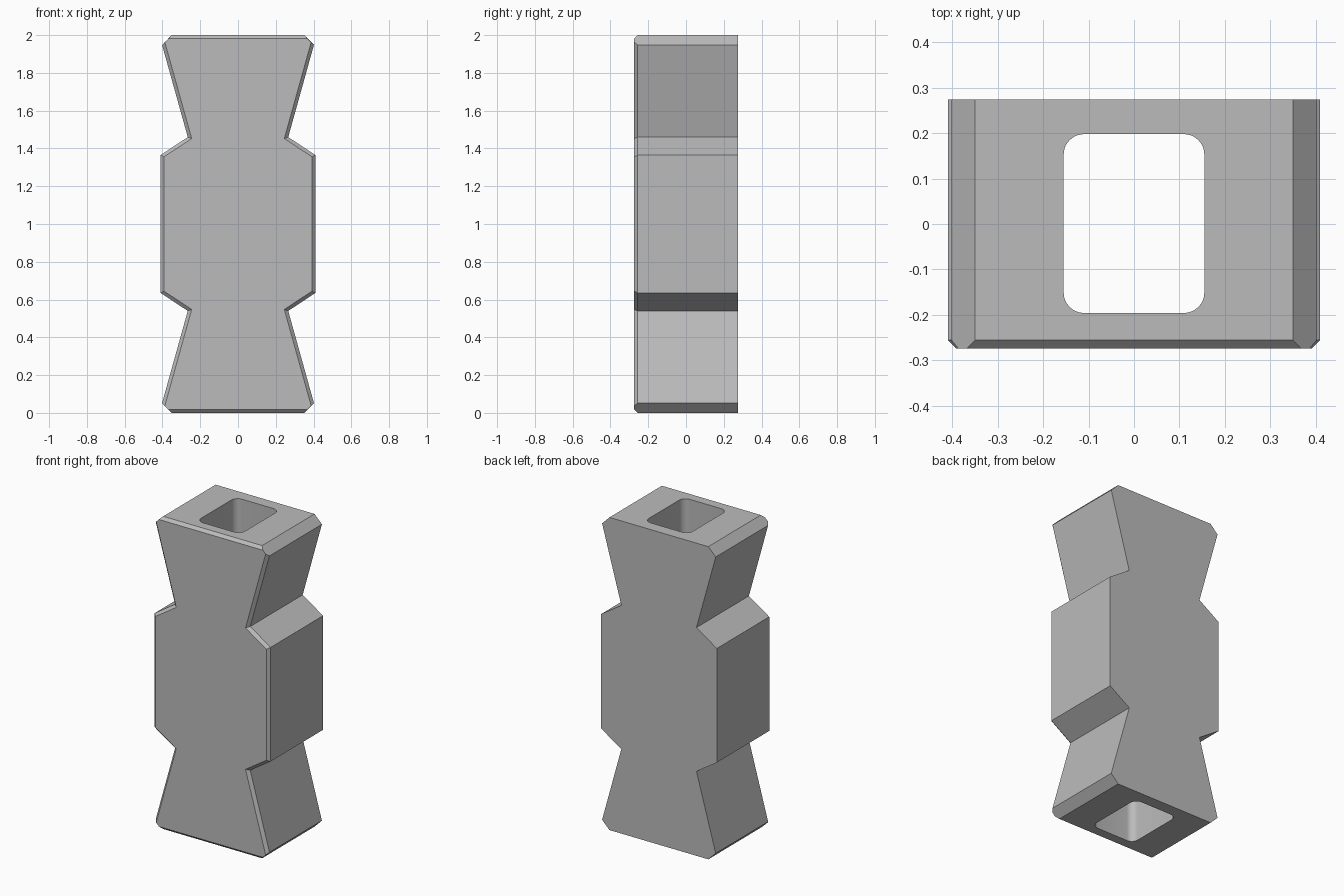
import bpy, bmesh, math
from mathutils import Vector

if "Cube" in bpy.data.objects:
    bpy.data.objects.remove(bpy.data.objects["Cube"])

FRONT, BACK, BEVEL = -0.274, 0.274, 0.018

grey = bpy.data.materials.new("plain grey")
grey.diffuse_color = (0.5, 0.5, 0.5, 1)
grey.use_nodes = True
grey.node_tree.nodes["Principled BSDF"].inputs["Base Color"].default_value = grey.diffuse_color


def mesh_object(name, bm):
    bmesh.ops.recalc_face_normals(bm, faces=bm.faces)
    me = bpy.data.meshes.new(name)
    bm.to_mesh(me)
    bm.free()
    me.materials.append(grey)
    ob = bpy.data.objects.new(name, me)
    bpy.context.collection.objects.link(ob)
    return ob


def loft(name, rings):
    """Skin matching rings of points and cap both ends."""
    bm = bmesh.new()
    loops = [[bm.verts.new(p) for p in ring] for ring in rings]
    n = len(loops[0])
    for a, b in zip(loops, loops[1:]):
        for i in range(n):
            j = (i + 1) % n
            bm.faces.new((a[i], a[j], b[j], b[i]))
    bm.faces.new(loops[0])
    bm.faces.new(loops[-1])
    return mesh_object(name, bm)


def inset(points, distances):
    """Move every edge of a counter-clockwise outline inward by its own distance."""
    n = len(points)
    lines = []
    for i in range(n):
        d = (points[(i + 1) % n] - points[i]).normalized()
        normal = Vector((-d.y, d.x))
        lines.append((normal, normal.dot(points[i]) + distances[i]))
    result = []
    for i in range(n):
        (a, p), (b, q) = lines[i - 1], lines[i]
        det = a.x * b.y - a.y * b.x
        result.append(Vector(((p * b.y - q * a.y) / det, (a.x * q - b.x * p) / det)))
    return result


# Waisted outline: upper right quarter, mirrored down and across
quarter = [(0.41, 1.365), (0.266, 1.46), (0.402, 1.948), (0.35, 2.0)]
right = [(x, 2 - z) for x, z in reversed(quarter)] + quarter
outline = [Vector(p) for p in right + [(-x, z) for x, z in reversed(right)]]

# Front edge is bevelled except along the four small corner cuts
corner_cuts = (0, 6, 8, 14)
front = inset(outline, [0 if i in corner_cuts else BEVEL for i in range(16)])

body = loft("body", [
    [(p.x, FRONT, p.y) for p in front],
    [(p.x, FRONT + BEVEL, p.y) for p in outline],
    [(p.x, BACK, p.y) for p in outline],
])

# Rounded rectangular shaft cut from top to bottom
HX, HY, R, STEPS = 0.155, 0.197, 0.045, 8
shaft = []
for k, (sx, sy) in enumerate([(1, 1), (-1, 1), (-1, -1), (1, -1)]):
    for s in range(STEPS + 1):
        a = math.pi / 2 * (k + s / STEPS)
        shaft.append((sx * (HX - R) + R * math.cos(a),
                      sy * (HY - R) + R * math.sin(a) + 0.001))
cutter = loft("shaft_cutter", [[(x, y, z) for x, y in shaft] for z in (-0.2, 2.2)])
cutter.hide_render = True
cutter.hide_set(True)

cut = body.modifiers.new("shaft", 'BOOLEAN')
cut.operation = 'DIFFERENCE'
cut.solver = 'EXACT'
cut.object = cutter

# Bake the cut, drop the cutter and keep only the shaft corners smooth
bpy.context.view_layer.objects.active = body
body.select_set(True)
bpy.ops.object.modifier_apply(modifier=cut.name)
bpy.data.objects.remove(cutter)
bpy.ops.object.shade_smooth_by_angle(angle=math.radians(20))
